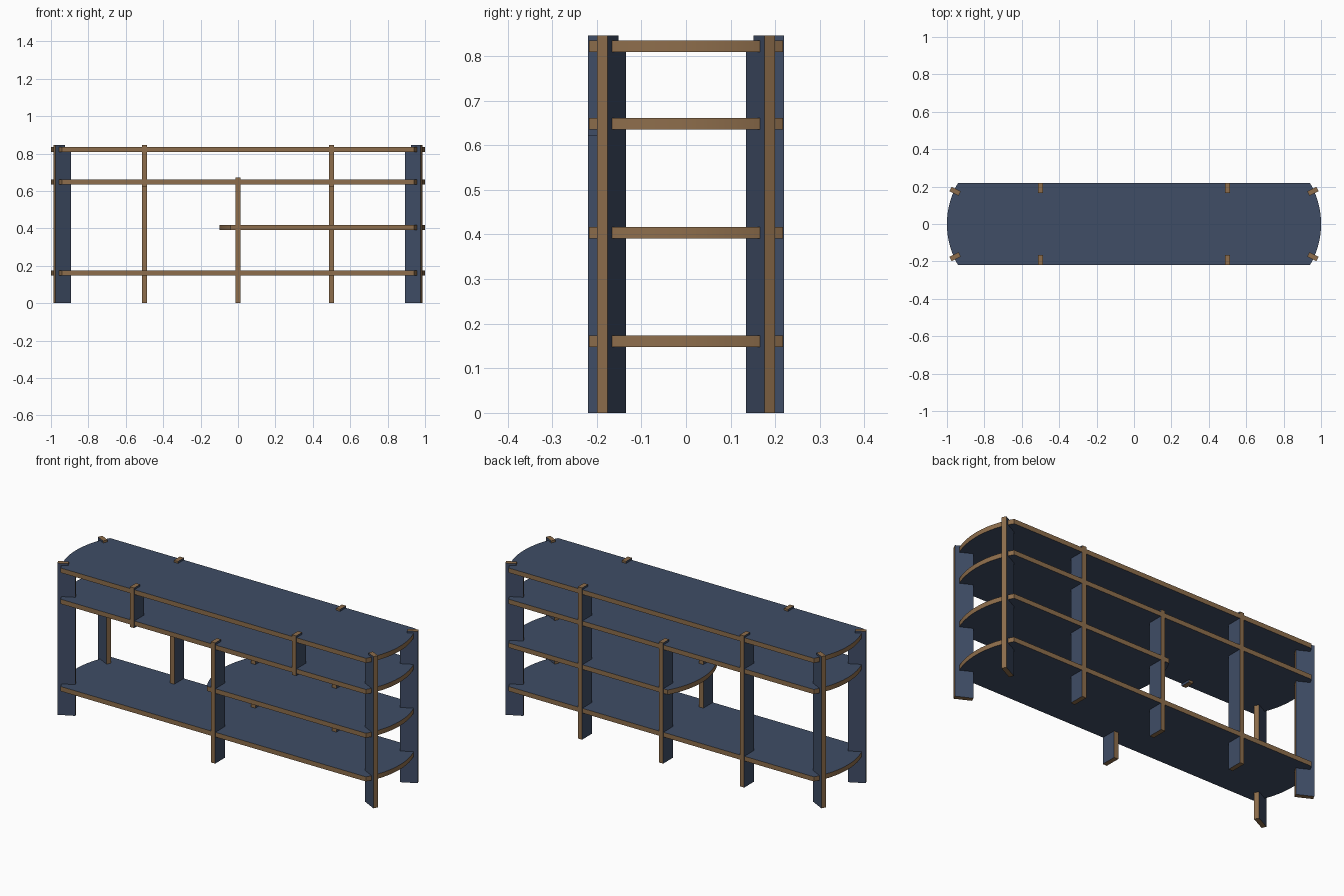
import bpy, bmesh, math
from mathutils import Matrix, Vector

if "Cube" in bpy.data.objects:
    bpy.data.objects.remove(bpy.data.objects["Cube"])


def mat(name, c):
    m = bpy.data.materials.new(name)
    m.diffuse_color = (*c, 1)
    m.use_nodes = True
    m.node_tree.nodes["Principled BSDF"].inputs["Base Color"].default_value = m.diffuse_color
    return m


BLUE = mat("slate blue laminate", (0.05, 0.074, 0.132))
BROWN = mat("brown plywood edge", (0.27, 0.155, 0.072))
T = 0.026  # board thickness


def board(name, pts, matrix, smooth=False):
    """Extrude a 2D outline by T; broad faces blue, cut edges brown."""
    bm = bmesh.new()
    lo = [bm.verts.new((x, y, -T / 2)) for x, y in pts]
    hi = [bm.verts.new((x, y, T / 2)) for x, y in pts]
    n = len(pts)
    bm.faces.new(lo[::-1])
    bm.faces.new(hi)
    for i in range(n):
        j = (i + 1) % n
        bm.faces.new((lo[i], lo[j], hi[j], hi[i])).material_index = 1
    bm.transform(matrix)
    bmesh.ops.recalc_face_normals(bm, faces=bm.faces)
    me = bpy.data.meshes.new(name)
    bm.to_mesh(me)
    bm.free()
    me.materials.append(BLUE)
    me.materials.append(BROWN)
    ob = bpy.data.objects.new(name, me)
    bpy.context.collection.objects.link(ob)
    if smooth:
        bpy.ops.object.select_all(action='DESELECT')
        ob.select_set(True)
        bpy.context.view_layer.objects.active = ob
        bpy.ops.object.shade_smooth_by_angle(angle=math.radians(30))


# Shelves: straight long sides, bowed ends
W, BOW = 0.218, 0.058
R = (W * W + BOW * BOW) / (2 * BOW)
A = math.asin(W / R)


def shelf(name, x0, x1, z, seg=24):
    ang = [-A + 2 * A * i / seg for i in range(seg + 1)]
    pts = [(x1 - R + R * math.cos(a), R * math.sin(a)) for a in ang]
    pts += [(x0 + R - R * math.cos(a), -R * math.sin(a)) for a in ang]
    board(name, pts, Matrix.Translation((0, 0, z)), True)


shelf("bottom_shelf", -1, 1, 0.161)
shelf("half_shelf", -0.098, 1, 0.404)
shelf("upper_shelf", -1, 1, 0.648)
shelf("top_shelf", -1, 1, 0.822)


# Upright planks: outer edge at (x, y), depth running along inward direction
def upright(name, x, y, inward, z0, z1, depth, tip, short=False):
    d = Vector((*inward, 0)).normalized()
    up = Vector((0, 0, 1))
    s = d.cross(up)
    m = Matrix((d, up, s)).transposed().to_4x4()
    m.translation = (x, y, 0)
    zs = z1 - 0.024
    pts = [(0, z0)]
    if short:  # narrow tongue below the shelf
        pts += [(tip, z0), (tip, z0 + 0.024), (depth, z0 + 0.024)]
    else:
        pts += [(depth, z0)]
    pts += [(depth, zs), (tip, zs), (tip, z1), (0, z1)]
    board(name, pts, m)


# Angled corner posts
a = math.radians(27)
for sx, xn in ((-1, "left"), (1, "right")):
    for sy, yn in ((-1, "front"), (1, "back")):
        upright(f"{yn}_{xn}_corner_post", sx * 0.981, sy * 0.1875,
                (-sx * math.cos(a), -sy * math.sin(a)), 0, 0.846, 0.092, 0.055)

# Back posts, full height except the middle one
for x, z1, n in ((-0.5, 0.846, "left"), (0, 0.673, "middle"), (0.5, 0.846, "right")):
    upright(f"back_{n}_post", x, 0.22, (0, -1), 0, z1, 0.086, 0.053)

# Front middle post and two short drawer-level dividers
upright("front_middle_post", 0, -0.22, (0, 1), 0, 0.673, 0.086, 0.053)
for x, n in ((-0.5, "left"), (0.5, "right")):
    upright(f"front_{n}_divider", x, -0.22, (0, 1), 0.622, 0.846, 0.086, 0.053, True)
